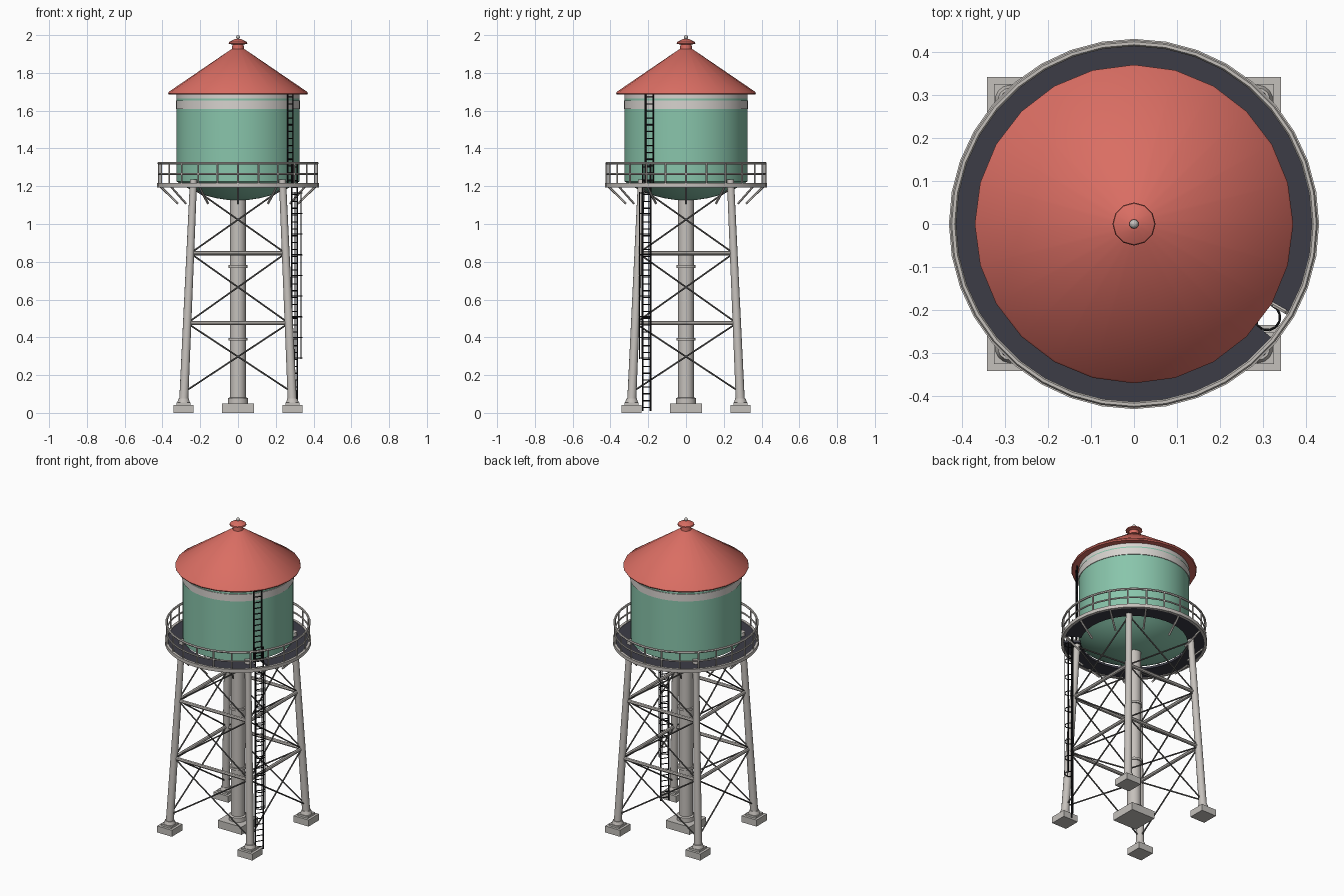
import bpy, bmesh, math
from mathutils import Vector, Matrix

if "Cube" in bpy.data.objects:
    bpy.data.objects.remove(bpy.data.objects["Cube"])

def mat(name, r, g, b):
    m = bpy.data.materials.new(name)
    m.diffuse_color = (r, g, b, 1)
    m.use_nodes = True
    m.node_tree.nodes["Principled BSDF"].inputs["Base Color"].default_value = m.diffuse_color
    return m

RED = mat("roof_red", .70, .155, .125)
GREEN = mat("tank_green", .25, .56, .41)
GREY = mat("steel_grey", .56, .53, .50)
WHITE = mat("band_white", .68, .65, .62)
CONC = mat("concrete", .55, .53, .50)
DECK = mat("deck_slate", .045, .045, .062)
ROD = mat("rod_grey", .13, .125, .12)
BLACK = mat("ladder_black", .012, .012, .014)

def finish(bm, name, material, smooth=True):
    bmesh.ops.recalc_face_normals(bm, faces=bm.faces)
    me = bpy.data.meshes.new(name)
    bm.to_mesh(me)
    bm.free()
    me.materials.append(material)
    ob = bpy.data.objects.new(name, me)
    bpy.context.collection.objects.link(ob)
    if smooth:
        bpy.ops.object.select_all(action='DESELECT')
        ob.select_set(True)
        bpy.context.view_layer.objects.active = ob
        bpy.ops.object.shade_smooth_by_angle(angle=math.radians(35))
    return ob

def tube(bm, a, b, r1, r2=None, n=8):
    a, b = Vector(a), Vector(b)
    d = b - a
    m = Matrix.Translation((a + b) / 2) @ d.to_track_quat('Z', 'Y').to_matrix().to_4x4()
    bmesh.ops.create_cone(bm, cap_ends=True, segments=n, radius1=r1,
                          radius2=r1 if r2 is None else r2, depth=d.length, matrix=m)

def box(bm, c, s):
    bmesh.ops.create_cube(bm, size=1, matrix=Matrix.Translation(c) @ Matrix.Diagonal((*s, 1)))

def lathe(bm, prof, n, closed=False, center=(0, 0)):
    # revolve a (radius, z) profile about a vertical axis
    rings = []
    for r, z in prof:
        if r == 0:
            rings.append([bm.verts.new((center[0], center[1], z))] * n)
        else:
            rings.append([bm.verts.new((center[0] + r * math.cos(2 * math.pi * i / n),
                                        center[1] + r * math.sin(2 * math.pi * i / n), z)) for i in range(n)])
    pairs = list(zip(rings, rings[1:])) + ([(rings[-1], rings[0])] if closed else [])
    for p, q in pairs:
        for i in range(n):
            j = (i + 1) % n
            vs = list(dict.fromkeys([p[i], p[j], q[j], q[i]]))
            if len(vs) > 2:
                bm.faces.new(vs)

def ring(bm, R, z, r, n=32, k=6, center=(0, 0)):
    lathe(bm, [(R + r * math.cos(2 * math.pi * i / k), z + r * math.sin(2 * math.pi * i / k))
               for i in range(k)], n, True, center)

# roof with eave lip, vent cap and finial
bm = bmesh.new()
lathe(bm, [(0, 1.70), (.32, 1.688), (.366, 1.685), (.37, 1.692), (.366, 1.70), (.036, 1.925), (0, 1.928)], 24)
finish(bm, "roof", RED)
bm = bmesh.new()
lathe(bm, [(0, 1.91), (.032, 1.915), (.03, 1.95), (.05, 1.955), (.048, 1.963), (.018, 1.978), (0, 1.98)], 12)
finish(bm, "roof_vent_cap", RED)
bm = bmesh.new()
tube(bm, (0, 0, 1.97), (0, 0, 1.985), .005)
bmesh.ops.create_uvsphere(bm, u_segments=10, v_segments=6, radius=.011, matrix=Matrix.Translation((0, 0, 1.989)))
finish(bm, "finial", GREY)

# tank with spherical-cap bottom; white stripes coloured by height
bm = bmesh.new()
R = .578
bowl = [(R * math.sin(a), 1.125 + R * (1 - math.cos(a))) for a in [.597 * i / 6 for i in range(7)]]
bowl[0] = (0, 1.125)
lathe(bm, bowl + [(.325, z) for z in (1.24, 1.658, 1.664, 1.70)] + [(0, 1.70)], 40)
tank = finish(bm, "tank", GREEN)
tank.data.materials.append(WHITE)
for p in tank.data.polygons:
    if p.center.z > 1.664:
        p.material_index = 1
bm = bmesh.new()
lathe(bm, [(.324, 1.61), (.329, 1.61), (.329, 1.655), (.324, 1.655)], 40, True)
finish(bm, "tank_band", WHITE)

# deck with a slot for the ladder
LA = math.radians(-35)
bm = bmesh.new()
N, a0, a1 = 36, math.radians(-29.4), math.radians(320.4)
prev = None
for i in range(N + 1):
    a = a0 + (a1 - a0) * i / N
    cur = [bm.verts.new((r * math.cos(a), r * math.sin(a), z))
           for r, z in ((.315, 1.198), (.42, 1.198), (.42, 1.212), (.315, 1.212))]
    if prev:
        for k in range(4):
            bm.faces.new((prev[k], prev[(k + 1) % 4], cur[(k + 1) % 4], cur[k]))
    else:
        bm.faces.new(cur)
    prev = cur
bm.faces.new(prev)
finish(bm, "deck", DECK)
bm = bmesh.new()
lathe(bm, [(.414, 1.194), (.43, 1.194), (.43, 1.216), (.414, 1.216)], 36, True)
finish(bm, "deck_rim", GREY)

# railing
bm = bmesh.new()
ring(bm, .42, 1.322, .007, 36)
ring(bm, .42, 1.265, .005, 36)
for i in range(24):
    a = math.radians(15 * i)
    x, y = .42 * math.cos(a), .42 * math.sin(a)
    tube(bm, (x, y, 1.21), (x, y, 1.32), .005, n=6)
finish(bm, "railing", GREY)

# brackets under the deck
bm = bmesh.new()
for i in range(12):
    c, s = math.cos(math.radians(30 * i)), math.sin(math.radians(30 * i))
    tube(bm, (.41 * c, .41 * s, 1.198), (.318 * c, .318 * s, 1.108), .006, n=6)
finish(bm, "deck_brackets", GREY)

# legs, footings and flanges
def leg(sx, sy, z):
    h = .288 - .052 * (z - .05) / 1.17
    return Vector((sx * h, sy * h, z))

corners = [(1, 1), (-1, 1), (-1, -1), (1, -1)]
bl, bf, bp = bmesh.new(), bmesh.new(), bmesh.new()
for c in corners:
    tube(bl, leg(*c, .05), leg(*c, 1.235), .024, .019, 14)
    p = leg(*c, .05)
    tube(bl, (p.x, p.y, .05), (p.x, p.y, .075), .036, .028, 14)
    box(bf, (p.x, p.y, .021), (.106, .106, .042))
    box(bf, (p.x, p.y, .046), (.074, .074, .016))
finish(bl, "legs", GREY)
finish(bf, "leg_footings", CONC, False)
bp.free()

# horizontal struts and cross rods on every side
bs, br = bmesh.new(), bmesh.new()
levels = [.11, .475, .845, 1.19]
for i in range(4):
    a, b = corners[i], corners[(i + 1) % 4]
    for z in levels[1:3]:
        tube(bs, leg(*a, z), leg(*b, z), .011, n=8)
    for z0, z1 in zip(levels, levels[1:]):
        tube(br, leg(*a, z0), leg(*b, z1), .0045, n=6)
        tube(br, leg(*b, z0), leg(*a, z1), .0045, n=6)
finish(bs, "horizontal_struts", GREY)
finish(br, "cross_rods", ROD)

# central riser pipe
bm = bmesh.new()
lathe(bm, [(0, .04), (.054, .04), (.054, .078), (.042, .082), (.042, 1.15), (0, 1.15)], 20)
for z in (.39, .775):
    lathe(bm, [(.04, z - .007), (.05, z - .007), (.05, z + .007), (.04, z + .007)], 20, True)
finish(bm, "riser_pipe", GREY)
bm = bmesh.new()
box(bm, (0, 0, .025), (.17, .17, .05))
finish(bm, "riser_footing", CONC, False)

# ladders: radial position r, along the slot direction
U = Vector((math.cos(LA), math.sin(LA), 0))
T = Vector((-math.sin(LA), math.cos(LA), 0))
Z = Vector((0, 0, 1))

def ladder(name, r, z0, z1, n):
    bm = bmesh.new()
    for s in (-1, 1):
        tube(bm, U * r + T * s * .025 + Z * z0, U * r + T * s * .025 + Z * z1, .0045, n=6)
    for i in range(n):
        z = z0 + (z1 - z0) * (i + .5) / n
        tube(bm, U * r - T * .025 + Z * z, U * r + T * .025 + Z * z, .003, n=6)
    finish(bm, name, BLACK)

ladder("upper_ladder", .338, 1.215, 1.69, 13)
ladder("lower_ladder", .364, .01, 1.32, 36)

# safety cage round the lower ladder
bm = bmesh.new()
arc = [math.radians(-105 + 30 * i) for i in range(8)]
def cage(a, z):
    return U * (.378 + .03 * math.cos(a)) + T * .03 * math.sin(a) + Z * z
for i in range(9):
    z = .29 + .875 * i / 8
    for p, q in zip(arc, arc[1:]):
        tube(bm, cage(p, z), cage(q, z), .003, n=5)
for a in (-70, 0, 70):
    tube(bm, cage(math.radians(a), .285), cage(math.radians(a), 1.17), .0025, n=5)
finish(bm, "ladder_cage", BLACK)
